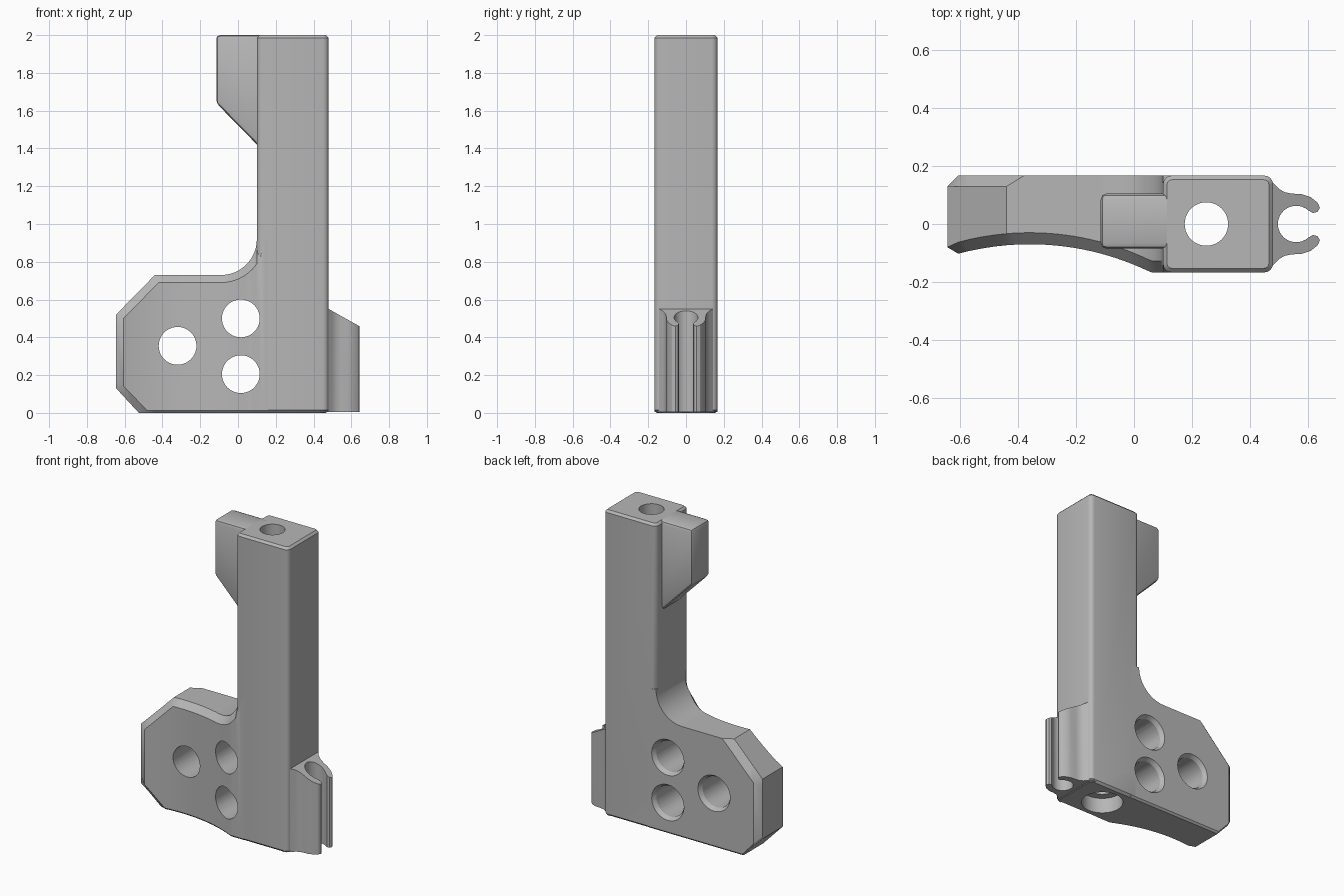
import bpy, bmesh, math
from mathutils import Vector, Matrix

if "Cube" in bpy.data.objects:
    bpy.data.objects.remove(bpy.data.objects["Cube"], do_unlink=True)

GREY = (0.47, 0.47, 0.47, 1)
mat = bpy.data.materials.new("plain grey")
mat.use_nodes = True
mat.diffuse_color = GREY
mat.node_tree.nodes["Principled BSDF"].inputs["Base Color"].default_value = GREY

HALF = 0.167          # half thickness of the bracket
BASE = 0.73           # height of the flange


def finish(name, bm):
    bmesh.ops.remove_doubles(bm, verts=bm.verts, dist=0.0005)
    bmesh.ops.recalc_face_normals(bm, faces=bm.faces)
    mesh = bpy.data.meshes.new(name)
    bm.to_mesh(mesh)
    bm.free()
    mesh.materials.append(mat)
    obj = bpy.data.objects.new(name, mesh)
    bpy.context.collection.objects.link(obj)
    return obj


def activate(obj):
    bpy.ops.object.select_all(action='DESELECT')
    obj.select_set(True)
    bpy.context.view_layer.objects.active = obj


def extrude(points, offset):
    """Prism from a closed outline of 3D points."""
    bm = bmesh.new()
    face = bm.faces.new([bm.verts.new(p) for p in points])
    out = bmesh.ops.extrude_face_region(bm, geom=[face])
    moved = [g for g in out["geom"] if isinstance(g, bmesh.types.BMVert)]
    bmesh.ops.translate(bm, verts=moved, vec=offset)
    bmesh.ops.recalc_face_normals(bm, faces=bm.faces)
    return bm


def bevel(bm, rule, size, segments):
    edges = [e for e in bm.edges if rule(e)]
    bmesh.ops.bevel(bm, geom=edges, offset=size, segments=segments,
                    profile=0.5, affect='EDGES', clamp_overlap=True)


def upright(e):
    d = e.verts[0].co - e.verts[1].co
    return abs(d.z) > 0.1 and abs(d.x) + abs(d.y) < 0.001


def level_at(*heights):
    return lambda e: any(all(abs(v.co.z - h) < 0.001 for v in e.verts) for h in heights)


# Flange: cross-sections lofted along x, with a hollow front and chamfered rim
def section(x):
    slope = 1.02
    dx = min(x, 0.1) + 0.09
    hi = min(BASE, BASE + slope * (x + 0.44))
    hf = min(0.69, 0.69 + slope * (x + 0.42))
    if dx > 0:
        hi = 0.92 - math.sqrt(max(0, 0.19 ** 2 - dx ** 2))
        hf = 0.92 - math.sqrt(max(0, 0.23 ** 2 - (x + 0.09) ** 2))
    hb = hi if dx > 0 else min(BASE, BASE + slope * (x + 0.38))
    lo = max(0, 0.13 - 1.083 * (x + 0.645))
    lf = max(0.012, 0.145 - 1.02 * (x + 0.61))
    front = max(-HALF, -1.02 + math.sqrt(0.95 ** 2 - (x + 0.36) ** 2))
    back, rim = HALF, 0.04
    if x < -0.64:                       # narrowed end face
        front, back, rim = -0.08, 0.13, 0
    low_rim = min(rim, max(0.012, 0.035 - 0.5 * max(0, x + 0.525)))
    top_back = 0.13 + 0.037 * max(0, min(1, (x + 0.44) / 0.06))
    return [(back - 0.012, lo), (back, lo + 0.012), (back, hb), (top_back, hi),
            (front + rim, hi), (front, hf), (front, lf), (front + low_rim, lo)]


stations = [-0.645, -0.607, -0.57, -0.525, -0.48, -0.44, -0.42, -0.38]
stations += [-0.38 + 0.029 * i for i in range(1, 11)]
stations += [-0.09 + 0.19 * math.sin(math.radians(7.5 * i)) for i in range(1, 13)]
stations += [0.12, 0.14, 0.16]
bm = bmesh.new()
rings = [[bm.verts.new((x, y, z)) for y, z in section(x)] for x in stations]
for a, b in zip(rings, rings[1:]):
    for i in range(len(a)):
        j = (i + 1) % len(a)
        bm.faces.new((a[i], a[j], b[j], b[i]))
bm.faces.new(rings[0])
bm.faces.new(rings[-1])
flange = finish("flange", bm)

# Column: rounded upright with chamfered ends
bm = extrude([(0.1, -HALF, 0), (0.48, -HALF, 0), (0.48, HALF, 0), (0.1, HALF, 0)],
             Vector((0, 0, 2)))
bevel(bm, upright, 0.03, 4)
bevel(bm, level_at(0, 2), 0.014, 1)
column = finish("column", bm)

# Tab: upper side rib with a sloped underside
bm = extrude([(x, -0.085, z) for x, z in
              [(-0.115, 2), (-0.115, 1.64), (0.15, 1.37), (0.15, 2)]],
             Vector((0, 0.19, 0)))
bevel(bm, lambda e: min(v.co.x for v in e.verts) < 0.14, 0.02, 2)
tab = finish("upper_tab", bm)

# Clip: open ring flaring out of the column, with a sloped top
half = [(0.44, HALF), (0.46, 0.16), (0.48, 0.143), (0.5, 0.122), (0.52, 0.11),
        (0.545, 0.105), (0.58, 0.103), (0.61, 0.093), (0.635, 0.073),
        (0.642, 0.056), (0.634, 0.042), (0.618, 0.038), (0.604, 0.046)]
arc = [math.radians(a) for a in range(60, 301, 12)]
outline = half + [(0.56 + 0.063 * math.cos(a), 0.063 * math.sin(a)) for a in arc]
outline += [(x, -y) for x, y in reversed(half)]
bm = extrude([(x, y, 0.004) for x, y in outline], Vector((0, 0, 1)))
for v in bm.verts:
    if v.co.z > 0.5:
        v.co.z = 0.55 - 0.56 * (v.co.x - 0.48)
clip = finish("side_clip", bm)


# Bores
def cutter(r1, r2, start, end):
    start, end = Vector(start), Vector(end)
    axis = end - start
    turn = axis.to_track_quat('Z', 'Y').to_matrix().to_4x4()
    bm = bmesh.new()
    bmesh.ops.create_cone(bm, cap_ends=True, segments=40, radius1=r1, radius2=r2,
                          depth=axis.length,
                          matrix=Matrix.Translation((start + end) / 2) @ turn)
    obj = finish("bore_cutter", bm)
    obj.hide_render = True
    return obj


cutters = [cutter(0.075, 0.075, (0.25, 0, -0.1), (0.25, 0, 2.1)),
           cutter(0.125, 0.125, (0.25, 0, -0.1), (0.25, 0, 0.1))]
for x, z in [(-0.32, 0.355), (0.015, 0.5), (0.015, 0.205)]:
    cutters.append(cutter(0.1, 0.1, (x, -0.4, z), (x, 0.4, z)))
    cutters.append(cutter(0.09, 0.13, (x, 0.127, z), (x, 0.187, z)))

for obj in (flange, column):
    activate(obj)
    for c in cutters:
        mod = obj.modifiers.new("bore", 'BOOLEAN')
        mod.operation = 'DIFFERENCE'
        mod.solver = 'EXACT'
        mod.object = c
        bpy.ops.object.modifier_apply(modifier=mod.name)
for c in cutters:
    bpy.data.objects.remove(c, do_unlink=True)

for obj in (flange, column, tab, clip):
    activate(obj)
    bpy.ops.object.shade_smooth_by_angle(angle=math.radians(28))
